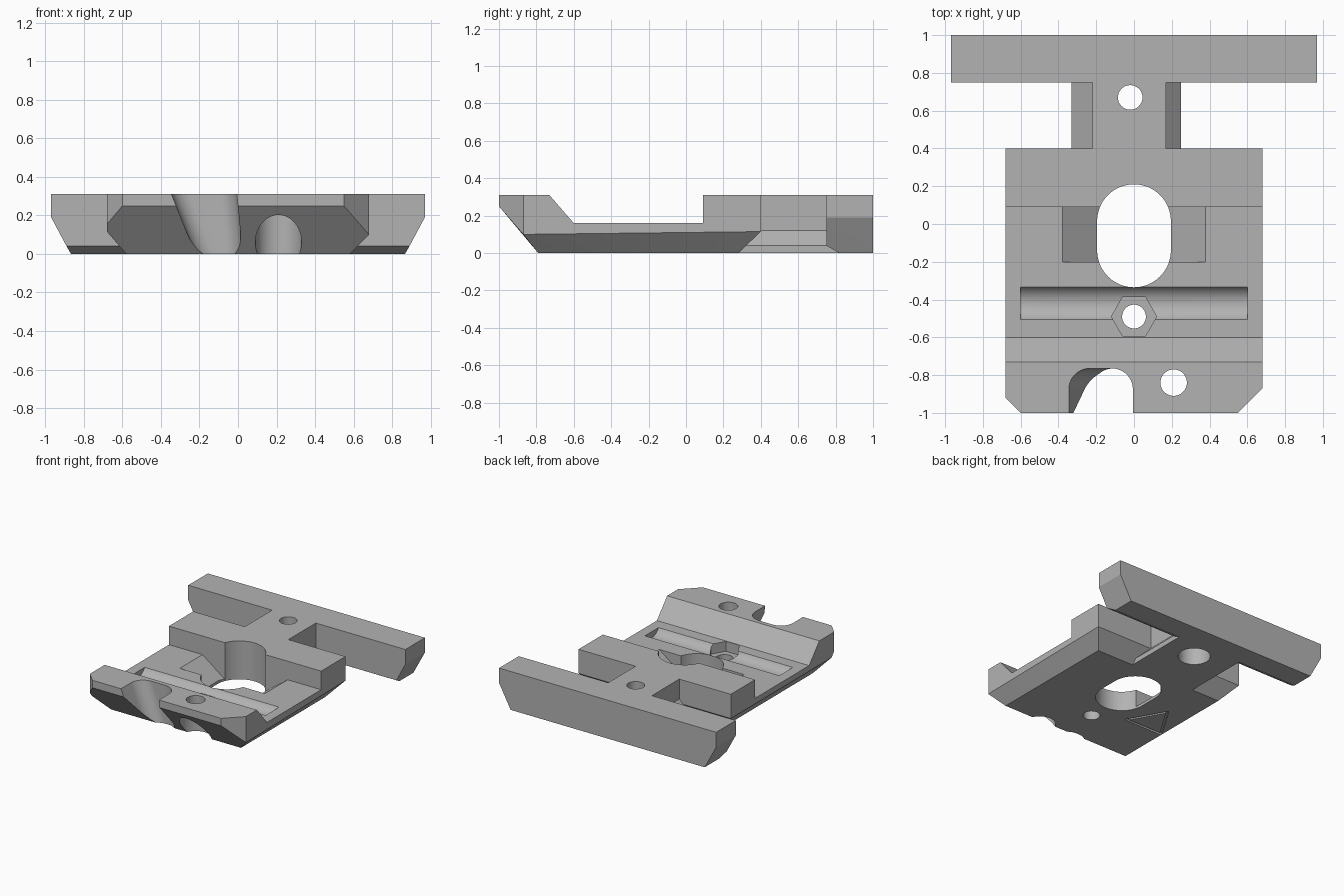
import bpy, bmesh, math

if "Cube" in bpy.data.objects:
    bpy.data.objects.remove(bpy.data.objects["Cube"])

grey = bpy.data.materials.new("plain grey")
grey.diffuse_color = (0.45, 0.45, 0.45, 1)
grey.use_nodes = True
grey.node_tree.nodes["Principled BSDF"].inputs["Base Color"].default_value = grey.diffuse_color


def hull(name, pts):
    """Convex solid around a set of points."""
    bm = bmesh.new()
    vs = [bm.verts.new(p) for p in pts]
    res = bmesh.ops.convex_hull(bm, input=vs)
    junk = [v for v in bm.verts if not v.link_faces]
    bmesh.ops.delete(bm, geom=junk, context='VERTS')
    bmesh.ops.dissolve_limit(bm, angle_limit=math.radians(1), verts=bm.verts[:], edges=bm.edges[:])
    bmesh.ops.recalc_face_normals(bm, faces=bm.faces[:])
    me = bpy.data.meshes.new(name)
    bm.to_mesh(me)
    bm.free()
    me.materials.append(grey)
    ob = bpy.data.objects.new(name, me)
    bpy.context.collection.objects.link(ob)
    return ob


def along_x(name, prof, x0, x1):
    return hull(name, [(x, y, z) for x in (x0, x1) for y, z in prof])


def along_y(name, prof, y0, y1):
    return hull(name, [(x, y, z) for y in (y0, y1) for x, z in prof])


def along_z(name, prof, z0, z1):
    return hull(name, [(x, y, z) for z in (z0, z1) for x, y in prof])


def arc(cx, cy, r, a0=0, a1=360, n=48):
    return [(cx + r * math.cos(math.radians(a0 + (a1 - a0) * i / n)),
             cy + r * math.sin(math.radians(a0 + (a1 - a0) * i / n)))
            for i in range(n if a1 - a0 == 360 else n + 1)]


def combine(target, other, op):
    m = target.modifiers.new("bool", 'BOOLEAN')
    m.operation, m.solver, m.object = op, 'EXACT', other
    bpy.context.view_layer.objects.active = target
    bpy.ops.object.modifier_apply(modifier=m.name)
    bpy.data.objects.remove(other, do_unlink=True)


# main plate: chamfered corners on top, chamfered edges below
plan = [(-.68, .4), (.68, .4), (.68, -.87), (.55, -1), (-.6, -1), (-.68, -.92)]
plate = hull("mounting_plate", [(x, y, .31) for x, y in plan] + [
    (-.68, .4, .115), (.68, .4, .115), (-.6, -1, .25), (.55, -1, .25),
    (-.68, -.92, .155), (-.68, -.885, .115), (.68, -.87, .115), (.68, -.87, .1),
    (-.58, .28, 0), (.58, .28, 0), (-.58, -.79, 0), (.58, -.79, 0)])

# wide channel across the top
combine(plate, along_x("channel", [(-.817, .41), (-.6, .16), (.09, .16), (.09, .41)], -1, 1), 'DIFFERENCE')

# neck: upright core on a sloped foot
foot = along_y("neck_foot", [(-.33, 0), (.25, 0), (.25, .04), (.17, .12), (-.22, .15), (-.33, .04)], .25, .85)
core = along_y("neck_core", [(-.22, .01), (.17, .01), (.17, .31), (-.22, .31)], .25, .85)
combine(foot, core, 'UNION')

# rear crossbar with chamfered ends and front lower edge
bar = hull("crossbar", [(s * x, y, z) for s in (-1, 1) for x, y, z in (
    (.97, .75, .31), (.97, 1, .31), (.97, .75, .19), (.97, 1, .19),
    (.89, .75, .04), (.867, .82, 0), (.867, 1, 0))])

combine(plate, foot, 'UNION')
combine(plate, bar, 'UNION')

# long central slot and its sloped side pockets
cuts = [along_z("slot", arc(0, .015, .195, 0, 180) + arc(0, -.14, .195, 180, 360), -.1, .5)]
for s in (-1, 1):
    cuts.append(along_y("slope_pocket", [(s * .434, .2), (s * .17, .005), (s * .17, .2)], -.2, .09))

# shallow round groove
cuts.append(along_x("groove", arc(-.42, .21, .1), -.6, .6))

# screw holes, lower counterbores and the nut pocket
for x, y, r in ((0, -.49, .063), (.21, -.84, .07), (-.02, .67, .065)):
    cuts.append(along_z("screw_hole", arc(x, y, r), -.1, .5))
for x, y in ((.21, -.84), (-.02, .67)):
    cuts.append(along_z("counterbore", arc(x, y, .12), -.1, .22))
cuts.append(along_z("nut_pocket", arc(0, -.49, .12, n=6), .08, .3))


# leaning cable notch in the front edge
def notch_ring(left, right, z):
    r = .11
    prof = arc(right - r, -.765 - r, r, 0, 90, 20) + arc(left + r, -.765 - r, r, 90, 180, 20)
    return [(x, y, z) for x, y in prof + [(left, -1.2), (right, -1.2)]]


cuts.append(hull("notch", notch_ring(-.361, -.01, .35) + notch_ring(-.205, .027, -.04)))

# engraved triangle outline underneath
tri = [(-.24, -.37), (-.4, -.09), (-.57, -.37)]
for i in range(3):
    (ax, ay), (bx, by) = tri[i], tri[(i + 1) % 3]
    cuts.append(along_z("engraving", arc(ax, ay, .009, n=8) + arc(bx, by, .009, n=8), -.05, .015))

for c in cuts:
    combine(plate, c, 'DIFFERENCE')

bpy.ops.object.select_all(action='DESELECT')
plate.select_set(True)
bpy.context.view_layer.objects.active = plate
bpy.ops.object.shade_smooth_by_angle(angle=math.radians(25))
